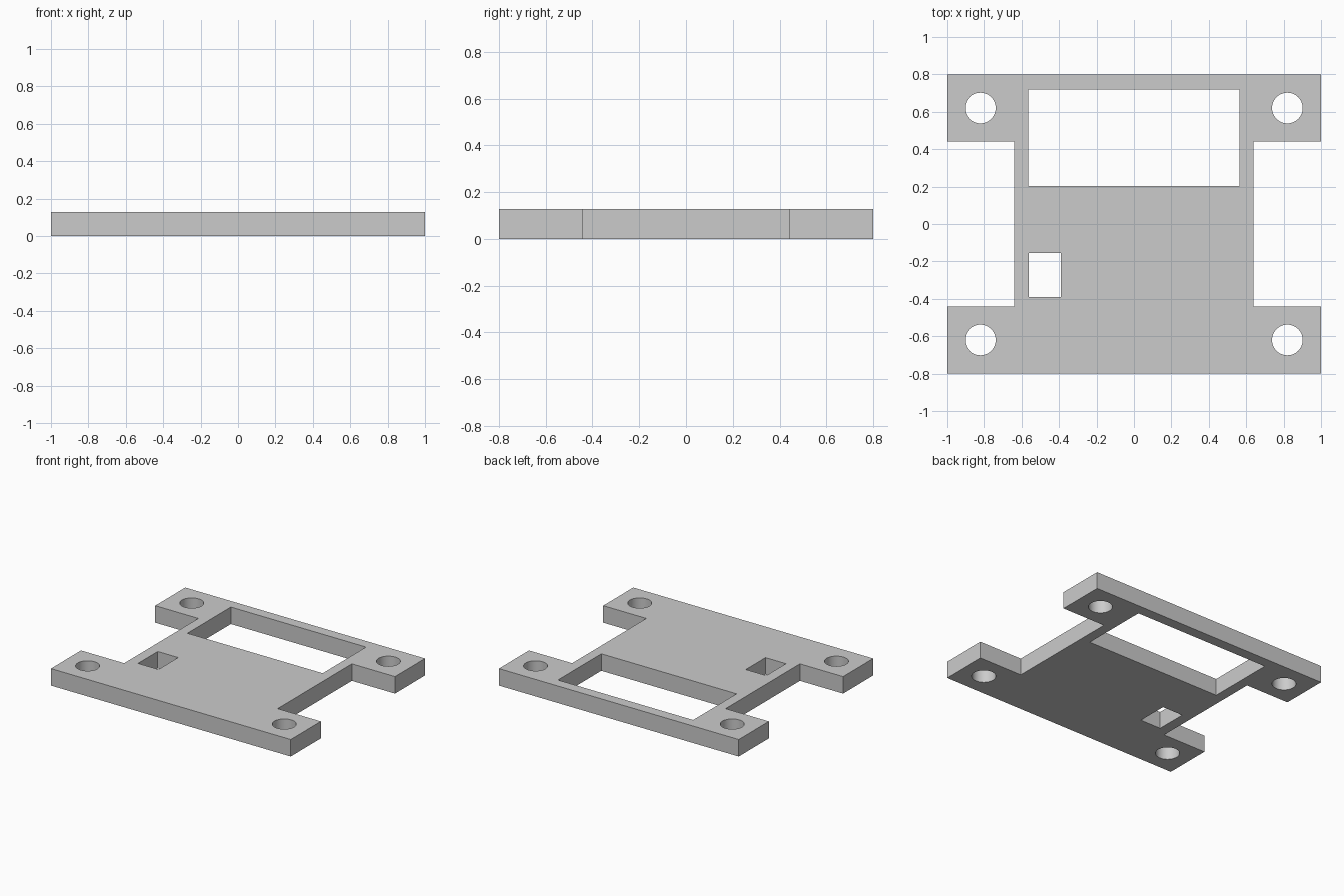
import bpy, bmesh
from math import cos, sin, pi, radians

THICKNESS = 0.128

cube = bpy.data.objects.get("Cube")
if cube:
    bpy.data.objects.remove(cube, do_unlink=True)

grey = bpy.data.materials.new("plain grey")
grey.use_nodes = True
grey.diffuse_color = (0.6, 0.6, 0.6, 1)
grey.node_tree.nodes["Principled BSDF"].inputs["Base Color"].default_value = grey.diffuse_color


def rectangle(x0, x1, y0, y1):
    return [(x0, y0), (x1, y0), (x1, y1), (x0, y1)]


def circle(cx, cy, radius, sides=48):
    return [(cx + radius * cos(2 * pi * i / sides), cy + radius * sin(2 * pi * i / sides))
            for i in range(sides)]


# Outer outline: right half, mirrored to the left
half = [(1, -0.8), (1, -0.442), (0.64, -0.442), (0.64, 0.442), (1, 0.442), (1, 0.8)]
outline = half + [(-x, y) for x, y in reversed(half)]

# Large window, small slot and four corner screw holes
openings = [rectangle(-0.564, 0.564, 0.203, 0.72), rectangle(-0.561, -0.39, -0.39, -0.155)]
openings += [circle(0.82 * sx, 0.62 * sy, 0.082) for sx in (-1, 1) for sy in (-1, 1)]

# Fill the outline around the openings and thicken it
bm = bmesh.new()
edges = []
for loop in [outline] + openings:
    verts = [bm.verts.new((x, y, 0)) for x, y in loop]
    edges += [bm.edges.new((v, verts[i - 1])) for i, v in enumerate(verts)]
bmesh.ops.triangle_fill(bm, edges=edges, use_beauty=True, use_dissolve=False, normal=(0, 0, 1))
extruded = bmesh.ops.extrude_face_region(bm, geom=bm.faces[:], use_keep_orig=True)
top = [g for g in extruded["geom"] if isinstance(g, bmesh.types.BMVert)]
bmesh.ops.translate(bm, verts=top, vec=(0, 0, THICKNESS))
bmesh.ops.recalc_face_normals(bm, faces=bm.faces[:])

mesh = bpy.data.meshes.new("mounting_plate")
bm.to_mesh(mesh)
bm.free()
mesh.materials.append(grey)
plate = bpy.data.objects.new("mounting_plate", mesh)
bpy.context.collection.objects.link(plate)

# Smooth hole walls, crisp corners
bpy.ops.object.select_all(action="DESELECT")
plate.select_set(True)
bpy.context.view_layer.objects.active = plate
bpy.ops.object.shade_smooth_by_angle(angle=radians(30))
